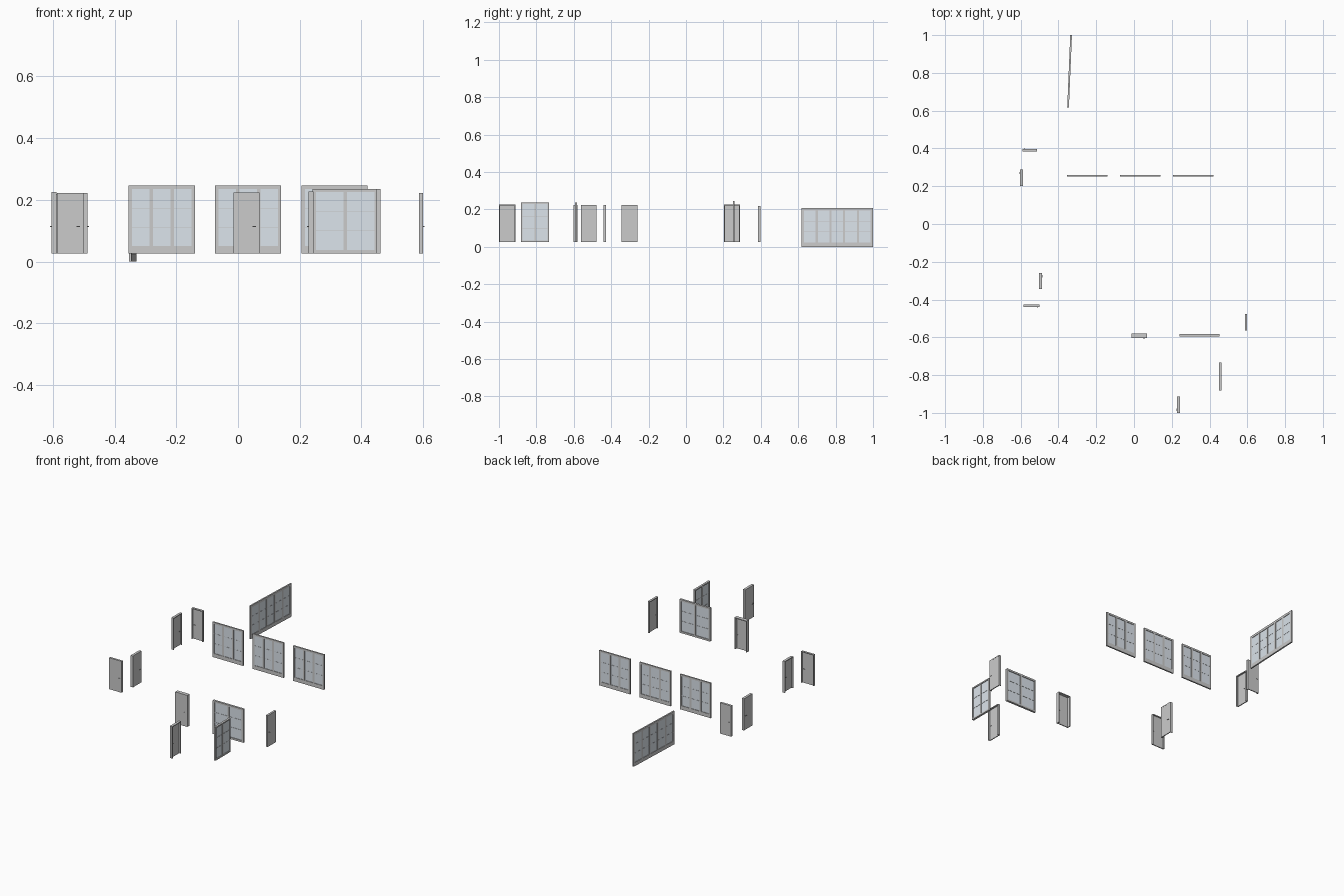
import bpy, bmesh, math
from mathutils import Matrix

if "Cube" in bpy.data.objects:
    bpy.data.objects.remove(bpy.data.objects["Cube"])

glass_mat = bpy.data.materials.new("pale_glass")
glass_mat.diffuse_color = (0.72, 0.78, 0.84, 1)
glass_mat.use_nodes = True
glass_mat.node_tree.nodes["Principled BSDF"].inputs["Base Color"].default_value = glass_mat.diffuse_color


def boxes(name, items, place, mat=None):
    """One object made of boxes, each (x0, x1, y0, y1, z0, z1) in local space."""
    bm = bmesh.new()
    for x0, x1, y0, y1, z0, z1 in items:
        m = Matrix.Translation(((x0 + x1) / 2, (y0 + y1) / 2, (z0 + z1) / 2)) \
            @ Matrix.Diagonal((x1 - x0, y1 - y0, z1 - z0, 1))
        bmesh.ops.create_cube(bm, size=1, matrix=m)
    me = bpy.data.meshes.new(name)
    bm.to_mesh(me)
    bm.free()
    ob = bpy.data.objects.new(name, me)
    ob.matrix_world = place
    if mat:
        me.materials.append(mat)
    bpy.context.collection.objects.link(ob)
    return ob


def placing(x, y, angle):
    return Matrix.Translation((x, y, 0)) @ Matrix.Rotation(math.radians(angle), 4, 'Z')


def door(name, x, y, angle, width=0.085, depth=0.014, z1=0.223, side=1, z0=0.026):
    """Door facing local -y: frame on three sides, flush leaf, lever on both faces."""
    p = placing(x, y, angle)
    w, d, f = width / 2, depth / 2, 0.005
    boxes(name + "_frame", [(-w, -w + f, -d, d, z0, z1), (w - f, w, -d, d, z0, z1),
                            (-w + f, w - f, -d, d, z1 - f, z1)], p)
    a, b = -d + 0.0005, -d + 0.006
    boxes(name + "_leaf", [(-w + f, w - f, a, b, z0, z1 - f)], p)
    # lever handles: stem and bar on each face
    hx, hz, items = side * (w - 0.012), 0.114, []
    for face, s in ((a, -1), (b, 1)):
        y0, y1, y2 = face, face + s * 0.004, face + s * 0.0055
        items.append((hx - 0.001, hx + 0.001, min(y0, y1), max(y0, y1), hz - 0.001, hz + 0.001))
        ex = hx - side * 0.011
        items.append((min(hx, ex), max(hx, ex), min(y1, y2), max(y1, y2), hz - 0.001, hz + 0.001))
    boxes(name + "_handle", items, p)


def window(name, x, y, angle, width, depth, z0, z1, panes, edge, bottom, mullion):
    """Glazed panel: outer frame, mullions, panes and thin glazing bars."""
    p = placing(x, y, angle)
    w, d = width / 2, depth / 2
    g0, g1 = z0 + bottom, z1 - edge
    frame = [(-w, -w + edge, -d, d, z0, z1), (w - edge, w, -d, d, z0, z1),
             (-w + edge, w - edge, -d, d, z0, g0), (-w + edge, w - edge, -d, d, g1, z1)]
    pane_w = (width - 2 * edge - (panes - 1) * mullion) / panes
    glass, bars = [], []
    for i in range(panes):
        a = -w + edge + i * (pane_w + mullion)
        b = a + pane_w
        if i < panes - 1:
            frame.append((b, b + mullion, -d * 0.9, d * 0.9, g0, g1))
        glass.append((a, b, -d * 0.3, d * 0.3, g0, g1))
        for k in (1, 2):
            z = g0 + (g1 - g0) * k / 3
            bars.append((a, b, -d * 0.5, d * 0.5, z - 0.0007, z + 0.0007))
    boxes(name + "_frame", frame, p)
    boxes(name + "_glass", glass, p, glass_mat)
    boxes(name + "_glazing_bars", bars, p)


# row of three glazed panels
for i, cx in enumerate((-0.247, 0.033, 0.313)):
    window(f"row_window_{i + 1}", cx, 0.256, 0, 0.214, 0.009, 0.026, 0.246, 3, 0.011, 0.024, 0.012)

# long slanted window standing lower
window("long_window", -0.341, 0.809, 87.6, 0.383, 0.009, 0.0, 0.208, 5, 0.014, 0.023, 0.011)

# pair of sliding glass panels near the front
window("wide_window", 0.347, -0.588, 0, 0.212, 0.013, 0.026, 0.236, 2, 0.011, 0.011, 0.011)
window("narrow_window", 0.456, -0.807, 90, 0.149, 0.013, 0.026, 0.236, 2, 0.008, 0.009, 0.008)

# doors running across x
door("back_door", -0.552, 0.391, 180, 0.078, 0.014, 0.219)
door("left_front_door", -0.543, -0.434, 0, 0.086, 0.013, 0.223)
door("centre_door", 0.028, -0.591, 0, 0.084, 0.023, 0.224)

# doors running along y
door("left_back_door", -0.596, 0.245, -90, 0.085, 0.015, 0.225, side=-1)
door("left_middle_door", -0.496, -0.302, 90, 0.084, 0.016, 0.223)
door("right_door", 0.593, -0.52, 90, 0.085, 0.013, 0.223, side=-1)
door("front_door", 0.236, -0.956, -90, 0.088, 0.016, 0.227)
